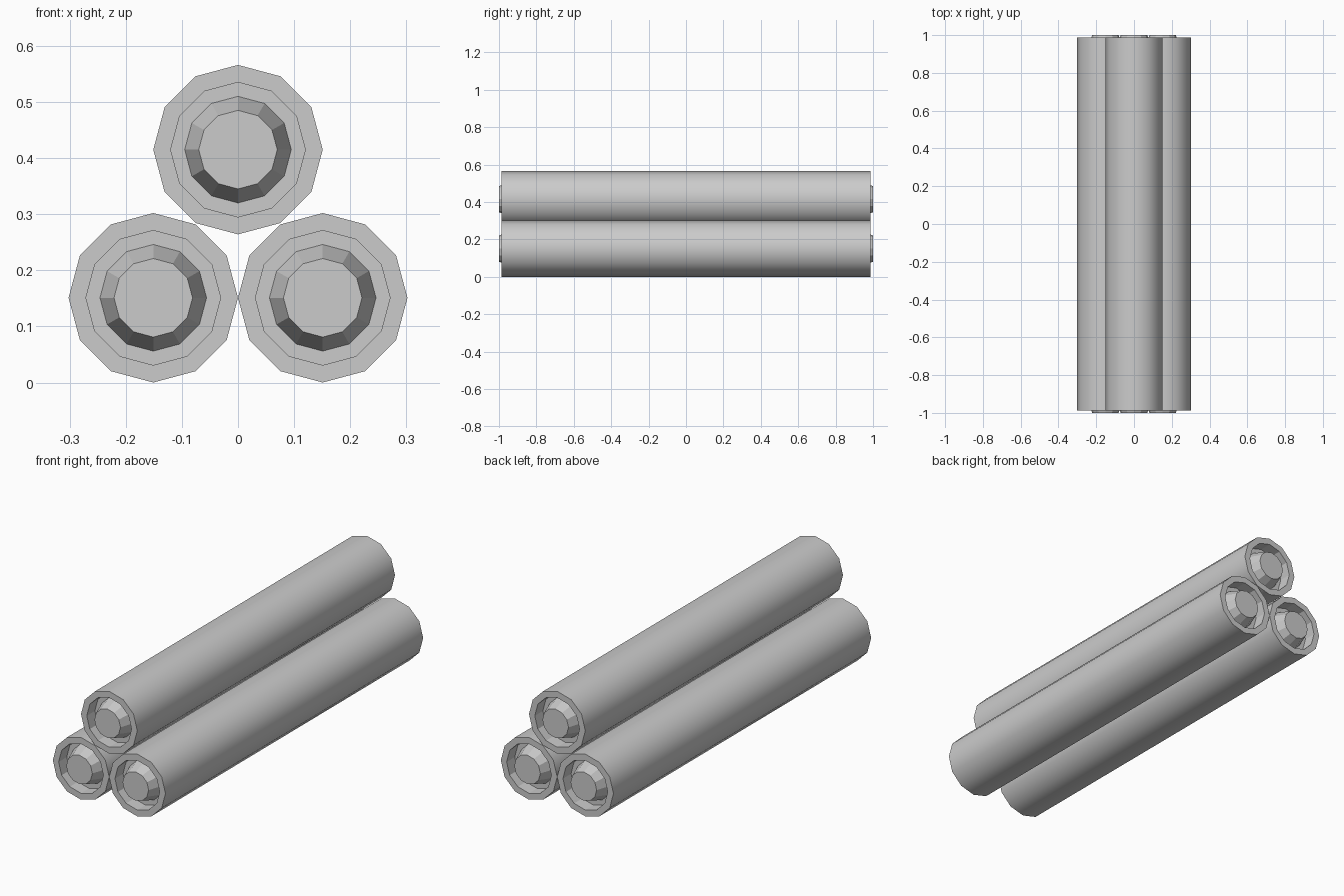
import bpy, bmesh, math

if "Cube" in bpy.data.objects:
    bpy.data.objects.remove(bpy.data.objects["Cube"])

SIDES = 12
R = 0.151
# Half profile (radius, y): end disc, tapered plug, recess floor, recess wall, rim
END = [(0.07, 1.0), (0.095, 0.925), (0.12, 0.925), (0.12, 0.987), (R, 0.987)]
PROFILE = END + [(r, -y) for r, y in reversed(END)]


def make_tube(name, x, z):
    bm = bmesh.new()
    rings = []
    for r, y in PROFILE:
        rings.append([bm.verts.new((r * math.cos(2 * math.pi * i / SIDES), y,
                                    r * math.sin(2 * math.pi * i / SIDES)))
                      for i in range(SIDES)])
    for k, (a, b) in enumerate(zip(rings, rings[1:])):
        for i in range(SIDES):
            j = (i + 1) % SIDES
            f = bm.faces.new((a[i], a[j], b[j], b[i]))
            f.smooth = k == len(END) - 1      # only the outer wall is smooth
    bm.faces.new(rings[0])
    bm.faces.new(rings[-1])
    bmesh.ops.recalc_face_normals(bm, faces=bm.faces)
    # Crisp rims where the smooth wall meets flat faces
    for e in bm.edges:
        if len({f.smooth for f in e.link_faces}) > 1:
            e.smooth = False
    mesh = bpy.data.meshes.new(name)
    bm.to_mesh(mesh)
    bm.free()
    obj = bpy.data.objects.new(name, mesh)
    obj.location = (x, 0, z)
    bpy.context.collection.objects.link(obj)


# Pyramid stack of three tubes
make_tube("tube_left", -R, R)
make_tube("tube_right", R, R)
make_tube("tube_top", 0, 0.415)
